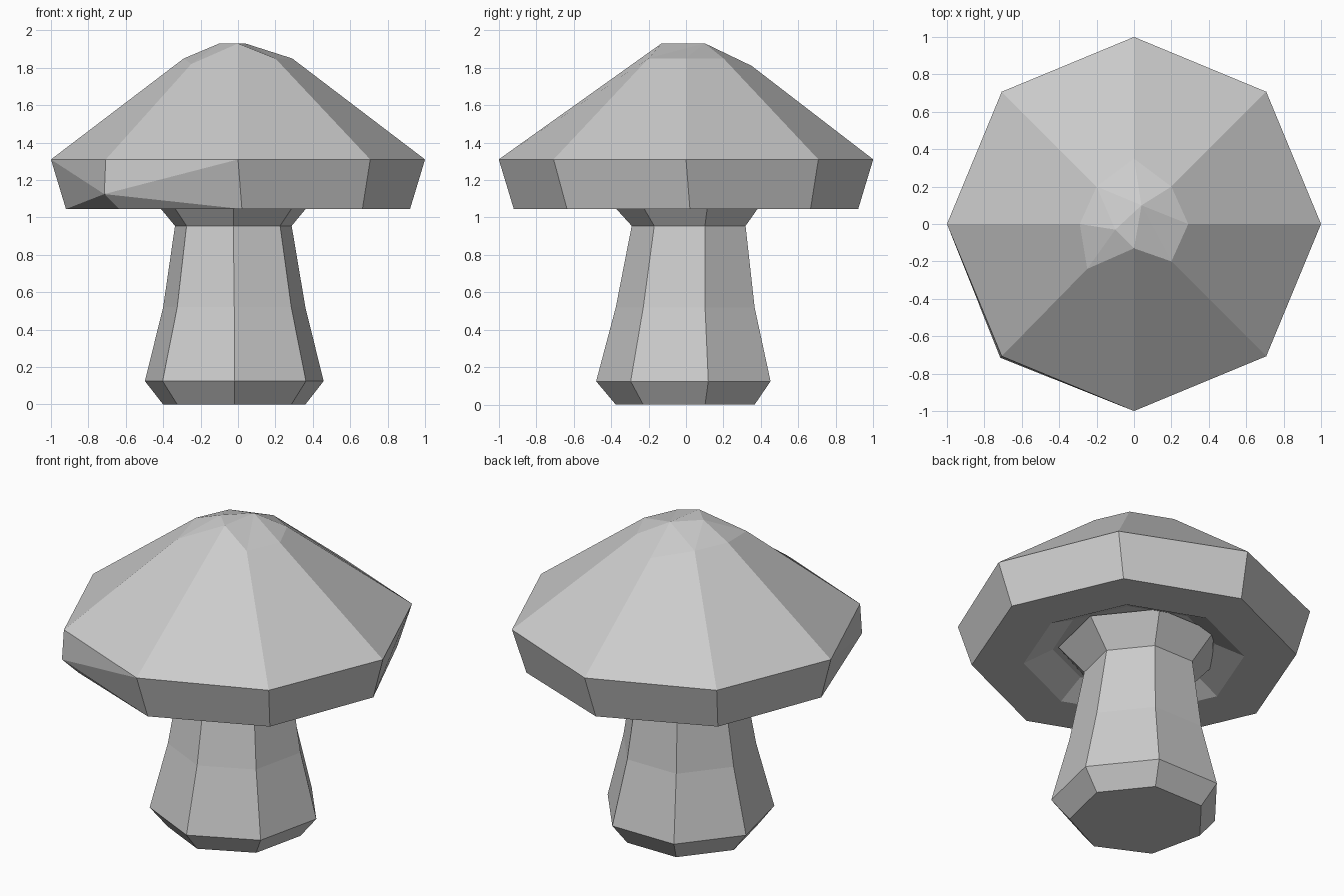
import bpy, bmesh
from math import sin, cos, radians

if "Cube" in bpy.data.objects:
    bpy.data.objects.remove(bpy.data.objects["Cube"])


def ring(bm, n, r, z, start=0.0, cx=0.0, cy=0.0):
    """One closed loop of n vertices."""
    angles = [radians(start + 360 * i / n) for i in range(n)]
    return [bm.verts.new((cx + r * cos(a), cy + r * sin(a), z)) for a in angles]


def bridge(bm, a, b, skip=()):
    """Join two loops with quads."""
    n = len(a)
    for i in range(n):
        if i not in skip:
            j = (i + 1) % n
            bm.faces.new((a[i], a[j], b[j], b[i]))


def finish(bm, name):
    bmesh.ops.recalc_face_normals(bm, faces=bm.faces[:])
    mesh = bpy.data.meshes.new(name)
    bm.to_mesh(mesh)
    bm.free()
    obj = bpy.data.objects.new(name, mesh)
    bpy.context.collection.objects.link(obj)
    return obj


# Stem: seven-sided, pinched at the neck and flaring into the cap
bm = bmesh.new()
profile = [  # radius, height, centre x, centre y
    (0.39, 0.00, -0.02, 0.015),
    (0.49, 0.125, -0.02, 0.01),
    (0.39, 0.52, -0.02, 0.015),
    (0.32, 0.955, -0.025, 0.03),
    (0.46, 1.12, -0.025, 0.02),
]
loops = [ring(bm, 7, r, z, -90, cx, cy) for r, z, cx, cy in profile]
for lower, upper in zip(loops, loops[1:]):
    bridge(bm, lower, upper)
bm.faces.new(loops[0])
bm.faces.new(loops[-1])
finish(bm, "stem")

# Cap: eight-sided dome, slanted rim and recessed underside
bm = bmesh.new()
rim = ring(bm, 8, 1.0, 1.31)
bottom = ring(bm, 8, 0.92, 1.045, 1.3)
hole = ring(bm, 8, 0.625, 1.045, 1.3)
ceiling = ring(bm, 8, 0.46, 1.13, 1.3)
shoulder = [bm.verts.new(p) for p in (
    (0.29, 0, 1.85), (0.2, 0.2, 1.85), (0, 0.35, 1.81), (-0.2, 0.2, 1.85),
    (-0.29, 0, 1.85), (-0.25, -0.24, 1.82), (0, -0.13, 1.93), (0.2, -0.2, 1.85))]
bridge(bm, rim, shoulder)
bridge(bm, bottom, rim, skip=(4, 5))
bridge(bm, hole, bottom)
bridge(bm, ceiling, hole)
bm.faces.new(ceiling)

# Chipped rim corner at the front left
chip = bm.verts.new((-0.715, -0.715, 1.125))
around = [rim[4], rim[5], rim[6], bottom[6], bottom[5], bottom[4]]
for i, v in enumerate(around):
    bm.faces.new((v, around[(i + 1) % 6], chip))

# Uneven crown
s = shoulder
a = bm.verts.new((0.04, 0.10, 1.93))
b = bm.verts.new((-0.10, -0.03, 1.93))
for tri in ((a, s[7], s[0]), (a, s[0], s[1]), (a, s[1], s[2]), (a, s[2], s[3]),
            (a, s[3], b), (b, s[3], s[4]), (b, s[4], s[5]), (b, s[5], s[6]),
            (a, b, s[6]), (a, s[6], s[7])):
    bm.faces.new(tri)
finish(bm, "cap")
